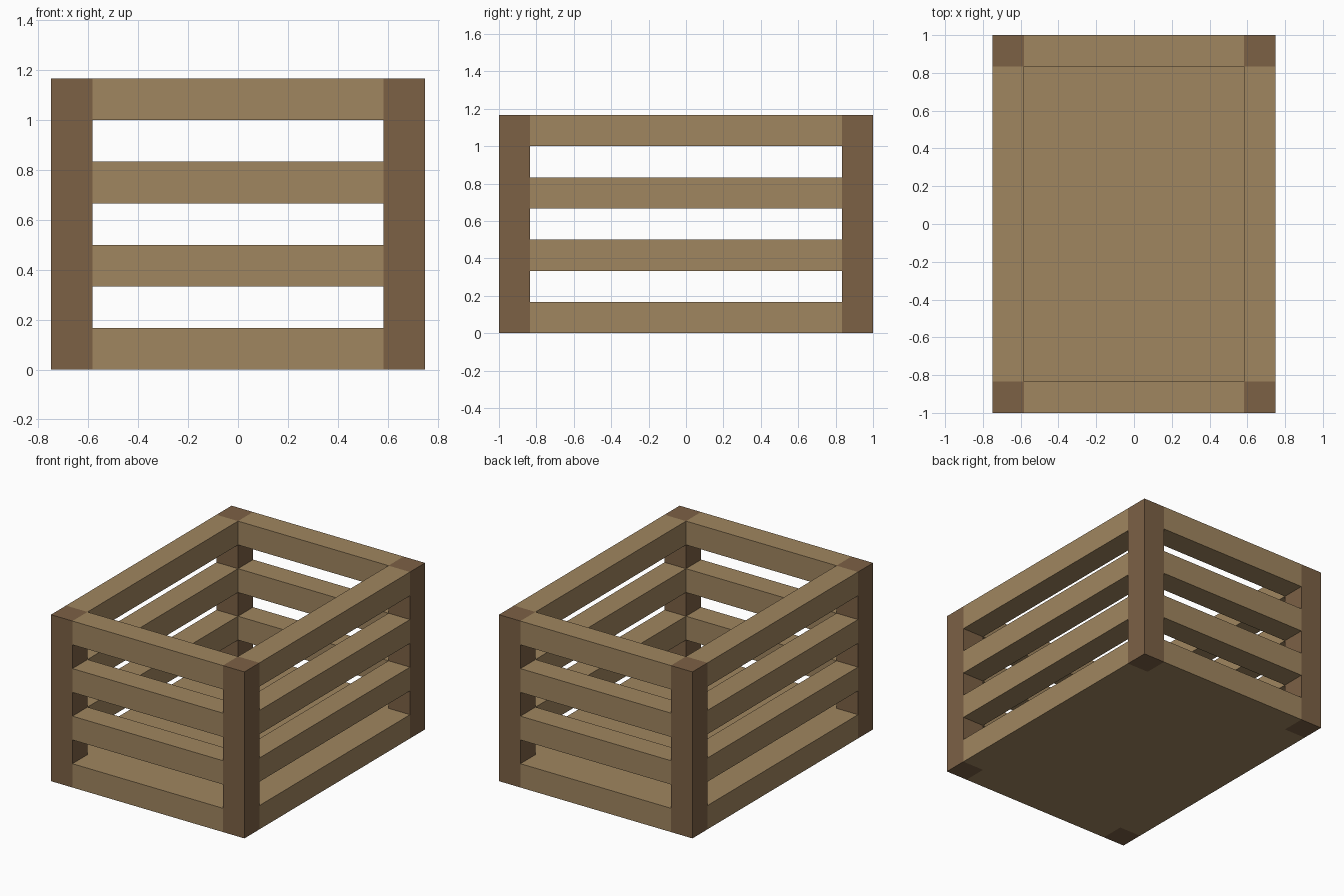
import bpy
import bmesh

if "Cube" in bpy.data.objects:
    bpy.data.objects.remove(bpy.data.objects["Cube"])

X, Y, H = 0.75, 1.0, 7 / 6      # half width, half depth, height
T = 1 / 6                       # timber thickness


def material(name, color):
    m = bpy.data.materials.new(name)
    m.diffuse_color = (*color, 1)
    m.use_nodes = True
    m.node_tree.nodes["Principled BSDF"].inputs["Base Color"].default_value = m.diffuse_color
    return m


light_wood = material("light wood", (0.352, 0.238, 0.116))
dark_wood = material("dark wood", (0.202, 0.119, 0.060))


def extruded(name, outline, z0, z1, mat):
    """Flat outline raised from z0 to z1."""
    bm = bmesh.new()
    base = bm.faces.new([bm.verts.new((x, y, z0)) for x, y in outline])
    top = bmesh.ops.extrude_face_region(bm, geom=[base], use_keep_orig=True)
    verts = [v for v in top["geom"] if isinstance(v, bmesh.types.BMVert)]
    bmesh.ops.translate(bm, verts=verts, vec=(0, 0, z1 - z0))
    bmesh.ops.recalc_face_normals(bm, faces=bm.faces[:])
    mesh = bpy.data.meshes.new(name)
    bm.to_mesh(mesh)
    bm.free()
    mesh.materials.append(mat)
    obj = bpy.data.objects.new(name, mesh)
    bpy.context.collection.objects.link(obj)
    return obj


def box(name, x0, x1, y0, y1, z0, z1, mat):
    return extruded(name, [(x0, y0), (x1, y0), (x1, y1), (x0, y1)], z0, z1, mat)


ix, iy = X - T, Y - T           # inner faces of the posts

# corner posts
for sx, side in ((-1, "left"), (1, "right")):
    for sy, end in ((-1, "front"), (1, "back")):
        x0, x1 = sorted((sx * ix, sx * X))
        y0, y1 = sorted((sy * iy, sy * Y))
        box(f"{end}_{side}_post", x0, x1, y0, y1, 0, H, dark_wood)

# solid floor, notched around the posts and flush with the bottom slats
floor = [(-ix, -Y), (ix, -Y), (ix, -iy), (X, -iy), (X, iy), (ix, iy),
         (ix, Y), (-ix, Y), (-ix, iy), (-X, iy), (-X, -iy), (-ix, -iy)]
extruded("floor", floor, 0, T, light_wood)

# three rows of slats on every side
for row in range(1, 4):
    z = 2 * T * row
    box(f"front_slat_{row}", -ix, ix, -Y, -iy, z, z + T, light_wood)
    box(f"back_slat_{row}", -ix, ix, iy, Y, z, z + T, light_wood)
    box(f"left_slat_{row}", -X, -ix, -iy, iy, z, z + T, light_wood)
    box(f"right_slat_{row}", ix, X, -iy, iy, z, z + T, light_wood)
